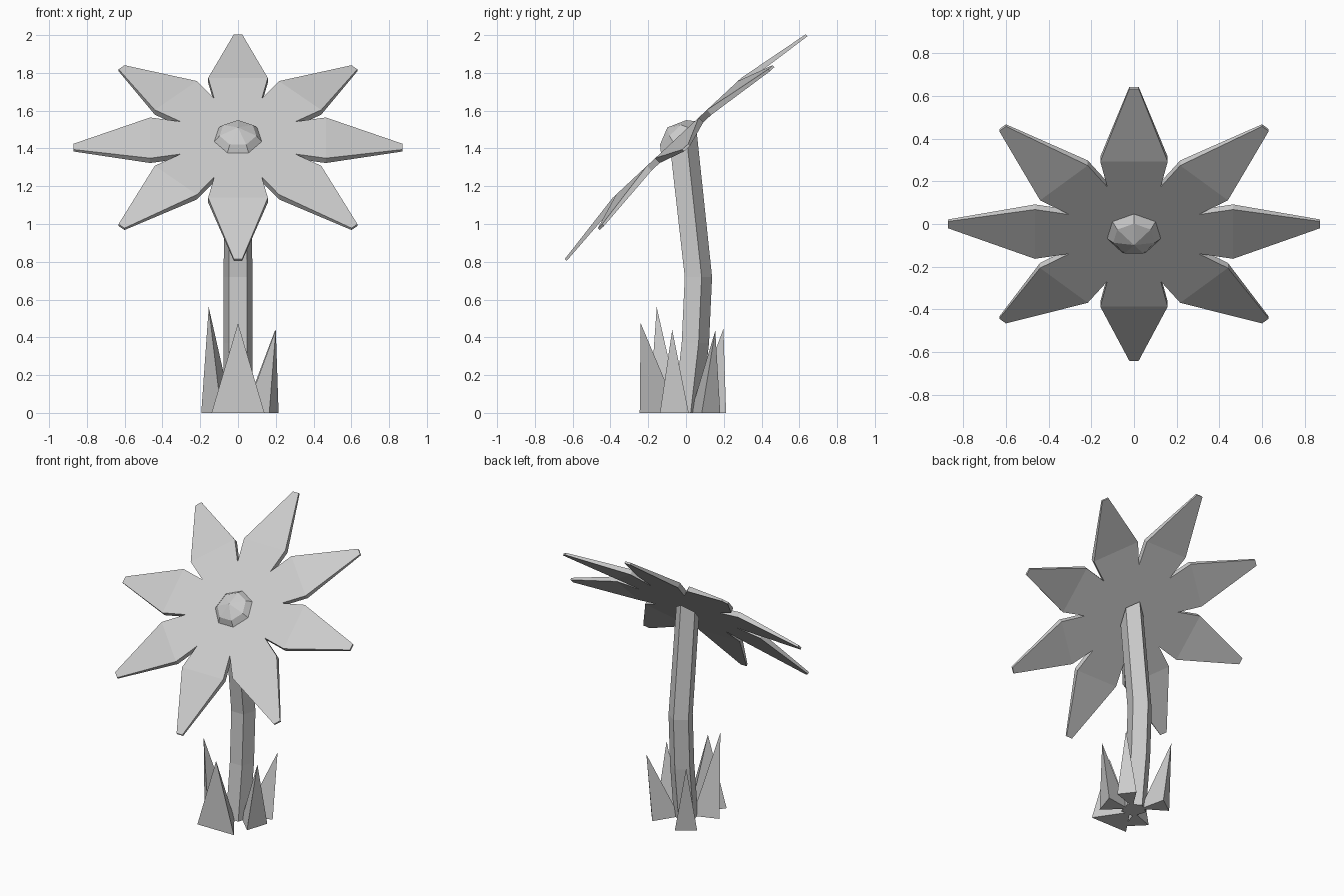
import bpy
from math import sin, cos, radians, pi
from mathutils import Matrix, Vector

if "Cube" in bpy.data.objects:
    bpy.data.objects.remove(bpy.data.objects["Cube"])


def make(name, verts, faces, matrix=Matrix()):
    mesh = bpy.data.meshes.new(name)
    mesh.from_pydata([matrix @ Vector(v) for v in verts], [], faces)
    obj = bpy.data.objects.new(name, mesh)
    bpy.context.collection.objects.link(obj)
    return obj


def loft(rings):
    """Flatten equal-size rings and skin them, with both ends capped."""
    n = len(rings[0])
    verts = [v for ring in rings for v in ring]
    faces = [(k * n + i, k * n + (i + 1) % n,
              (k + 1) * n + (i + 1) % n, (k + 1) * n + i)
             for k in range(len(rings) - 1) for i in range(n)]
    last = (len(rings) - 1) * n
    faces += [tuple(reversed(range(n))), tuple(range(last, last + n))]
    return verts, faces


# Flower head frame, tilted up toward the front
tilt = radians(43)
head = Matrix.Translation((0, 0, 1.405)) @ Matrix.Rotation(tilt, 4, 'X')

# Eight petals: radius, half width, top height, thickness
sections = [(0, .065, .07, .035), (.465, .158, .07, .035), (.872, .022, .006, .014)]
rings = [[(r, -w, h - t), (r, w, h - t), (r, w, h), (r, -w, h)]
         for r, w, h, t in sections]
petal = loft(rings)
for i in range(8):
    make(f"petal_{i + 1}", *petal, head @ Matrix.Rotation(i * pi / 4, 4, 'Z'))

# Seven-sided faceted dome in the middle
dome_rings = []
for r, h in [(.15, .045), (.1, .105)]:
    dome_rings.append([(r * cos(pi / 2 + 2 * pi * i / 7),
                        r * sin(pi / 2 + 2 * pi * i / 7), h) for i in range(7)])
verts, faces = loft(dome_rings)
faces.pop()
verts.append((0, 0, .145))
faces += [(7 + i, 7 + (i + 1) % 7, 14) for i in range(7)]
make("flower_center", verts, faces, head)

# Bent five-sided stem, its top cut parallel to the head
stem_rings = []
for y, z, r, slope in [(0, 0, .08, 0), (.042, .37, .08, 0),
                       (.058, .72, .08, 0), (-.018, 1.415, .075, .93)]:
    ring = []
    for i in range(5):
        a = pi / 2 + 2 * pi * i / 5
        ring.append((r * cos(a), y + r * sin(a), z + slope * r * sin(a)))
    stem_rings.append(ring)
make("stem", *loft(stem_rings))

# Five pointed leaves: direction, outer radius, half width, tip
leaves = [(270, .245, .14, (0, -.24, .475)),
          (225, .2, .075, (-.155, -.155, .56)),
          (342, .2, .08, (.2, -.073, .44)),
          (38, .215, .062, (.195, .155, .435)),
          (125, .21, .07, (-.14, .198, .445))]
for i, (deg, rad, half, tip) in enumerate(leaves):
    a = radians(deg)
    out, side = Vector((cos(a), sin(a), 0)), Vector((-sin(a), cos(a), 0))
    make(f"leaf_{i + 1}",
         [out * rad - side * half, out * rad + side * half, out * .04, tip],
         [(0, 2, 1), (0, 1, 3), (1, 2, 3), (2, 0, 3)])
